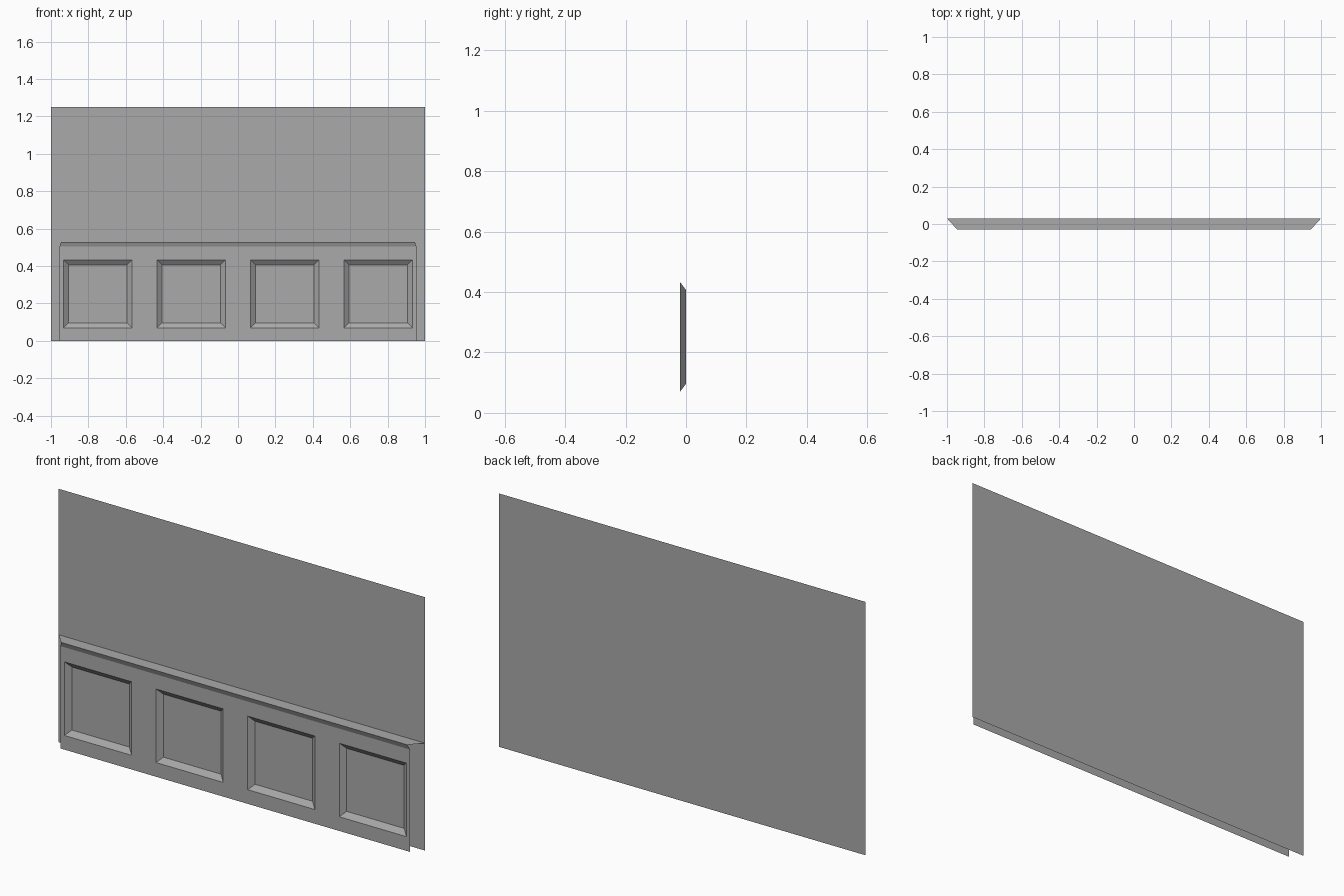
import bpy
import bmesh

cube = bpy.data.objects.get("Cube")
if cube:
    bpy.data.objects.remove(cube, do_unlink=True)

# One flat grey for the whole piece
grey = bpy.data.materials.new("wall_grey")
grey.use_nodes = True
grey.diffuse_color = (0.4, 0.4, 0.4, 1)
grey.node_tree.nodes["Principled BSDF"].inputs["Base Color"].default_value = (0.4, 0.4, 0.4, 1)

WALL_Y, PANEL_Y, LIP_Y = 0.03, -0.02, -0.03
RAIL_Z, PANEL_TOP = 0.53, 0.505


def half_width(y):
    """Mitred ends: the width shrinks away from the wall."""
    return 1 - (WALL_Y - y) * 0.917


def finish(name, bm):
    mesh = bpy.data.meshes.new(name)
    bm.to_mesh(mesh)
    bm.free()
    mesh.materials.append(grey)
    obj = bpy.data.objects.new(name, mesh)
    bpy.context.collection.objects.link(obj)


def strip(name, profile):
    """Open strip through (y, z) points, listed from top to bottom."""
    bm = bmesh.new()
    rows = [[bm.verts.new((s * half_width(y), y, z)) for s in (-1, 1)]
            for y, z in profile]
    for (upper_l, upper_r), (lower_l, lower_r) in zip(rows, rows[1:]):
        bm.faces.new((lower_l, lower_r, upper_r, upper_l))
    finish(name, bm)


# Back wall sheet
strip("back_wall", [(WALL_Y, 1.25), (WALL_Y, 0)])

# Ledge with an undercut front edge
strip("top_rail", [(WALL_Y, RAIL_Z), (LIP_Y, RAIL_Z), (PANEL_Y, PANEL_TOP)])

# Wainscot sheet with four bevelled square recesses
edge = half_width(PANEL_Y)
xs = [-edge]
for centre in (-0.75, -0.25, 0.25, 0.75):
    xs += [centre - 0.183, centre + 0.183]
xs.append(edge)
zs = [0, 0.07, 0.433, PANEL_TOP]

bm = bmesh.new()
grid = [[bm.verts.new((x, PANEL_Y, z)) for x in xs] for z in zs]
recesses = []
for j in range(len(zs) - 1):
    for i in range(len(xs) - 1):
        face = bm.faces.new((grid[j][i], grid[j][i + 1],
                             grid[j + 1][i + 1], grid[j + 1][i]))
        if j == 1 and i % 2 == 1:
            recesses.append(face)
bm.normal_update()
bmesh.ops.inset_individual(bm, faces=recesses, thickness=0.026, depth=-0.02,
                           use_even_offset=True)
finish("wainscot_panel", bm)
